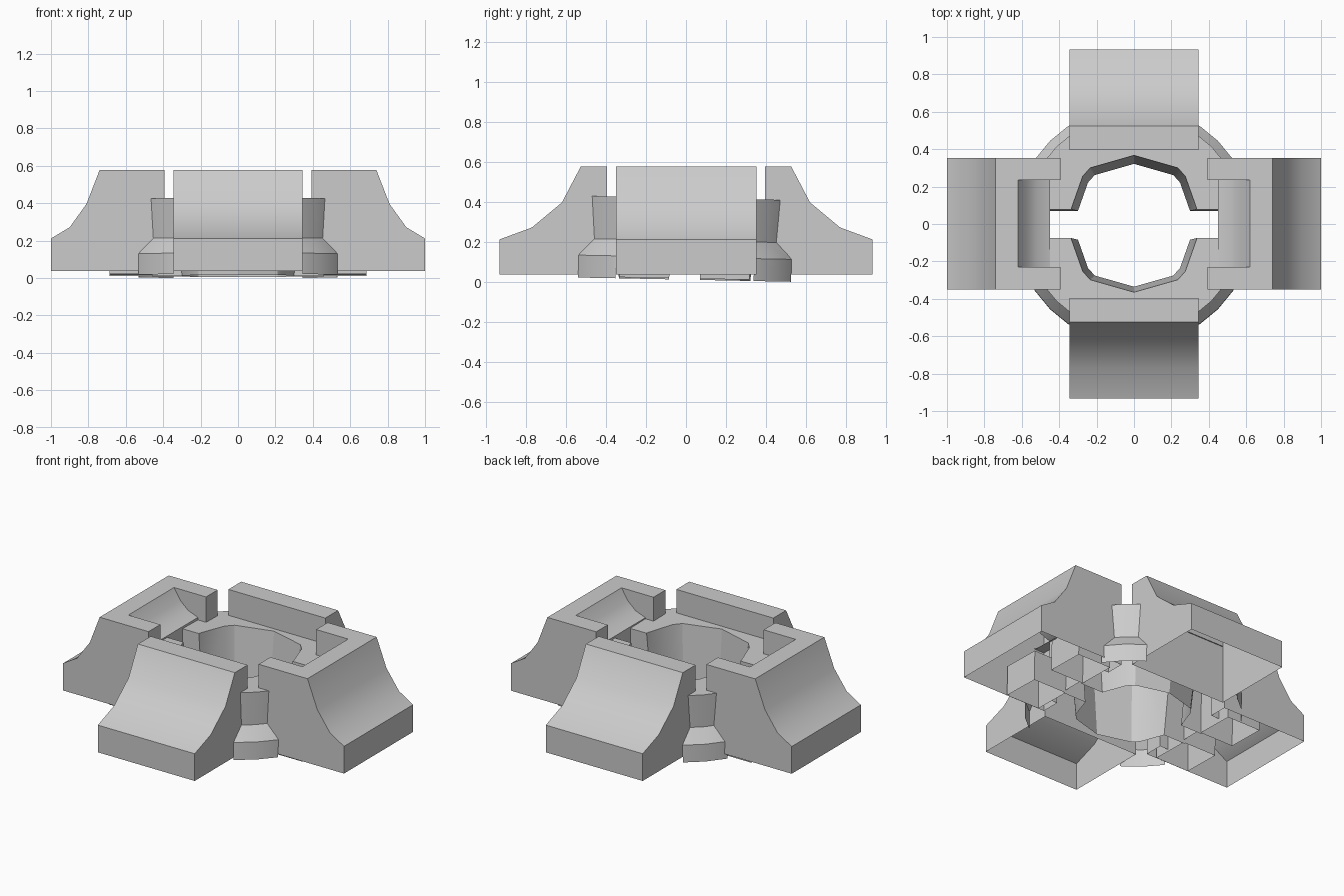
import bpy, bmesh, math
from mathutils import Matrix

if "Cube" in bpy.data.objects:
    bpy.data.objects.remove(bpy.data.objects["Cube"])


def make(name, verts, faces):
    me = bpy.data.meshes.new(name)
    me.from_pydata(verts, [], faces)
    bm = bmesh.new()
    bm.from_mesh(me)
    bmesh.ops.recalc_face_normals(bm, faces=bm.faces)
    bm.to_mesh(me)
    bm.free()
    ob = bpy.data.objects.new(name, me)
    bpy.context.collection.objects.link(ob)
    return ob


def loft(name, rings):
    n = len(rings[0])
    verts = [v for r in rings for v in r]
    faces = [list(range(n)), list(range(len(verts) - n, len(verts)))]
    for k in range(len(rings) - 1):
        for i in range(n):
            j = (i + 1) % n
            faces.append((k * n + i, k * n + j, (k + 1) * n + j, (k + 1) * n + i))
    return make(name, verts, faces)


def prism(name, prof, y0, y1):
    return loft(name, [[(x, y, z) for x, z in prof] for y in (y0, y1)])


def box(name, x0, x1, y0, y1, z0, z1):
    return prism(name, [(x0, z0), (x1, z0), (x1, z1), (x0, z1)], y0, y1)


def select(ob):
    bpy.ops.object.select_all(action='DESELECT')
    ob.select_set(True)
    bpy.context.view_layer.objects.active = ob


def boolean(ob, cutter):
    m = ob.modifiers.new("cut", 'BOOLEAN')
    m.object, m.operation, m.solver = cutter, 'DIFFERENCE', 'EXACT'
    select(ob)
    bpy.ops.object.modifier_apply(modifier=m.name)
    bpy.data.objects.remove(cutter)


def delete_faces(ob, test):
    bm = bmesh.new()
    bm.from_mesh(ob.data)
    gone = [f for f in bm.faces if test(f.normal, f.calc_center_median())]
    bmesh.ops.delete(bm, geom=gone, context='FACES')
    bm.to_mesh(ob.data)
    bm.free()


def is_bottom(n, c):
    return n.z < -0.9 and c.z < 0.05


def smooth(ob):
    select(ob)
    bpy.ops.object.shade_smooth_by_angle(angle=math.radians(30))


# Hollow front and back wedges
end_profile = [(0.395, 0.036), (0.933, 0.036), (0.933, 0.211), (0.77, 0.271),
               (0.62, 0.396), (0.525, 0.577), (0.395, 0.577)]
for name, ang in (("back_wedge", 90), ("front_wedge", -90)):
    w = prism(name, end_profile, -0.345, 0.345)
    w.data.transform(Matrix.Rotation(math.radians(ang), 4, 'Z'))
    delete_faces(w, is_bottom)
    smooth(w)

# Hollow side wedges with a curved pocket facing the centre
side_profile = [(0.392, 0.036), (1.0, 0.036), (1.0, 0.211), (0.9, 0.271),
                (0.81, 0.396), (0.74, 0.577), (0.392, 0.577)]
pocket = [(0.3, -0.1), (0.45, -0.1), (0.45, 0.43), (0.52, 0.456),
          (0.575, 0.506), (0.62, 0.577), (0.62, 0.7), (0.3, 0.7)]
for name, s in (("right_wedge", 1), ("left_wedge", -1)):
    w = prism(name, [(s * x, z) for x, z in side_profile], -0.35, 0.353)
    boolean(w, prism("pocket_cutter", [(s * x, z) for x, z in pocket], -0.23, 0.235))
    delete_faces(w, is_bottom)
    smooth(w)

# Central flanged ring, notched where the wedges sit
N = 32
ring = loft("centre_ring", [
    [(r * math.cos(2 * math.pi * i / N), r * math.sin(2 * math.pi * i / N), z) for i in range(N)]
    for r, z in ((0.635, 0.0), (0.635, 0.112), (0.573, 0.195), (0.585, 0.408))])
for s in (-1, 1):
    boolean(ring, box("notch_y", -0.345, 0.345, s * 0.40, s * 0.8, -0.2, 0.6))
    boolean(ring, box("notch_x", s * 0.46, s * 0.8, -0.345, 0.345, -0.2, 0.6))

# Tapered faceted opening and the crosswise slot
quarter = [(0.335, 0.085), (0.275, 0.255), (0.235, 0.30)]
outline = (quarter + [(0, 0.367)] + [(-x, y) for x, y in reversed(quarter)]
           + [(-x, -y) for x, y in quarter] + [(0, -0.367)]
           + [(x, -y) for x, y in reversed(quarter)])
boolean(ring, loft("hole_cutter", [[(x * s, y * s, z) for x, y in outline]
                                   for s, z in ((0.87, -0.1), (1.02, 0.5))]))
boolean(ring, box("slot_cutter", -0.8, 0.8, -0.077, 0.077, -0.2, 0.6))


# The ring is a thin shell: drop its underside and the notch walls
def ring_open(n, c):
    def on(v, planes):
        return any(abs(abs(v) - p) < 0.002 for p in planes)
    return (is_bottom(n, c) or (abs(n.x) > 0.99 and on(c.x, (0.345, 0.46)))
            or (abs(n.y) > 0.99 and on(c.y, (0.345, 0.40))))


delete_faces(ring, ring_open)
smooth(ring)

# Low support arms on either side of the slot, open below
parts = [ring]
for sx in (-1, 1):
    for sy in (-1, 1):
        arm = box("support_arm", sx * 0.45, sx * 0.688, sy * 0.077, sy * 0.325, 0.006, 0.2)
        delete_faces(arm, is_bottom)
        parts.append(arm)

# The ring assembly leans very slightly toward the back
for p in parts:
    p.rotation_euler.x = -0.02
    p.location = (0, -0.007, 0.0105)
